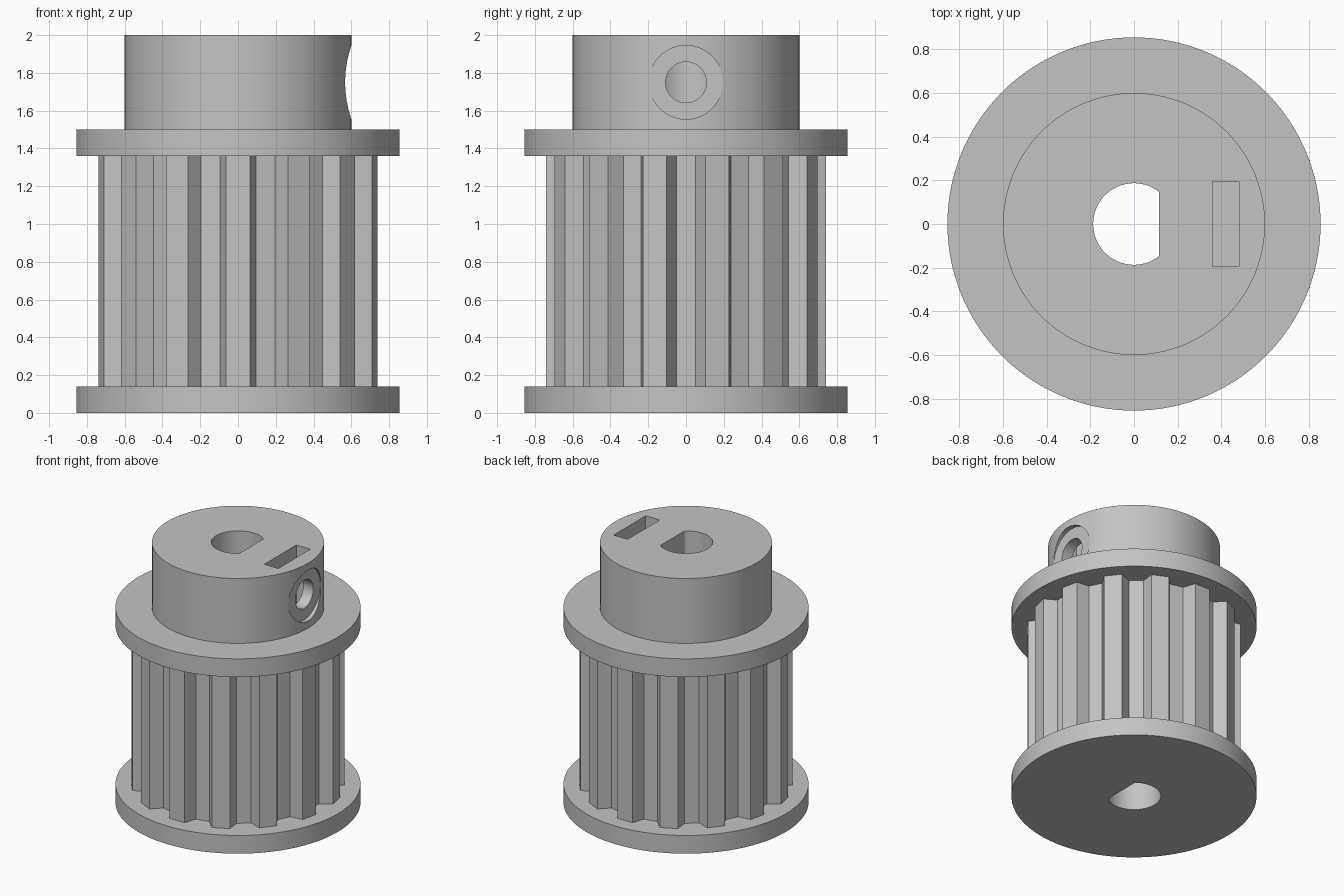
import bpy, bmesh
from math import sin, cos, pi, radians
from mathutils import Matrix

cube = bpy.data.objects.get("Cube")
if cube:
    bpy.data.objects.remove(cube, do_unlink=True)

TEETH = 14
SIDES = 128

metal = bpy.data.materials.new("plain grey")
metal.use_nodes = True
GREY = (0.55, 0.55, 0.55, 1)
metal.diffuse_color = GREY
metal.node_tree.nodes["Principled BSDF"].inputs["Base Color"].default_value = GREY


def prism(name, outline, z0, z1):
    """Solid made by raising a flat outline from z0 to z1."""
    bm = bmesh.new()
    base = bm.faces.new([bm.verts.new((x, y, z0)) for x, y in outline])
    top = bmesh.ops.extrude_face_region(bm, geom=[base])["geom"]
    bmesh.ops.translate(bm, vec=(0, 0, z1 - z0),
                        verts=[v for v in top if isinstance(v, bmesh.types.BMVert)])
    bmesh.ops.recalc_face_normals(bm, faces=bm.faces)
    mesh = bpy.data.meshes.new(name)
    bm.to_mesh(mesh)
    bm.free()
    mesh.materials.append(metal)
    obj = bpy.data.objects.new(name, mesh)
    bpy.context.collection.objects.link(obj)
    return obj


def circle(r, n=SIDES):
    return [(r * cos(2 * pi * i / n), r * sin(2 * pi * i / n)) for i in range(n)]


def sideways(obj, z):
    """Lay a prism along +x at height z."""
    obj.data.transform(Matrix.Translation((0, 0, z)) @ Matrix.Rotation(pi / 2, 4, 'Y'))
    return obj


def cut(obj, cutters):
    bpy.ops.object.select_all(action='DESELECT')
    bpy.context.view_layer.objects.active = obj
    obj.select_set(True)
    for cutter in cutters:
        mod = obj.modifiers.new("cut", 'BOOLEAN')
        mod.operation = 'DIFFERENCE'
        mod.solver = 'EXACT'
        mod.object = cutter
        bpy.ops.object.modifier_apply(modifier=mod.name)
    bpy.ops.object.shade_smooth_by_angle(angle=radians(20))


# Toothed core: flat lands and trapezoid grooves, one tooth facing the front
tooth_outline = []
for i in range(TEETH):
    mid = -90 + i * 360 / TEETH
    groove = mid + 180 / TEETH
    for r, a in ((0.745, mid - 4.9), (0.745, mid + 4.9),
                 (0.655, groove - 4.5), (0.655, groove + 4.5)):
        tooth_outline.append((r * cos(radians(a)), r * sin(radians(a))))
core = prism("toothed_core", tooth_outline, 0.14, 1.36)

# Flanges and hub
lower = prism("lower_flange", circle(0.855), 0, 0.14)
upper = prism("upper_flange", circle(0.855), 1.36, 1.5)
hub = prism("hub", circle(0.6), 1.5, 2)

# Cutters: D-shaped bore, nut slot, set screw hole and its shallow spot face
bore = prism("bore_cutter", [(min(x, 0.115), y) for x, y in circle(0.187)
                             if x < 0.115 or abs(y) > 0.14], -0.1, 2.1)
slot = prism("slot_cutter", [(0.36, -0.195), (0.48, -0.195), (0.48, 0.195), (0.36, 0.195)],
             1.55, 2.1)
screw = sideways(prism("screw_cutter", circle(0.108, 64), 0.05, 0.7), 1.75)
spot = sideways(prism("spot_face_cutter", circle(0.195, 96), 0.565, 0.7), 1.75)

for part in (core, lower, upper):
    cut(part, [bore])
cut(hub, [bore, slot, spot, screw])

for cutter in (bore, slot, screw, spot):
    bpy.data.objects.remove(cutter, do_unlink=True)
